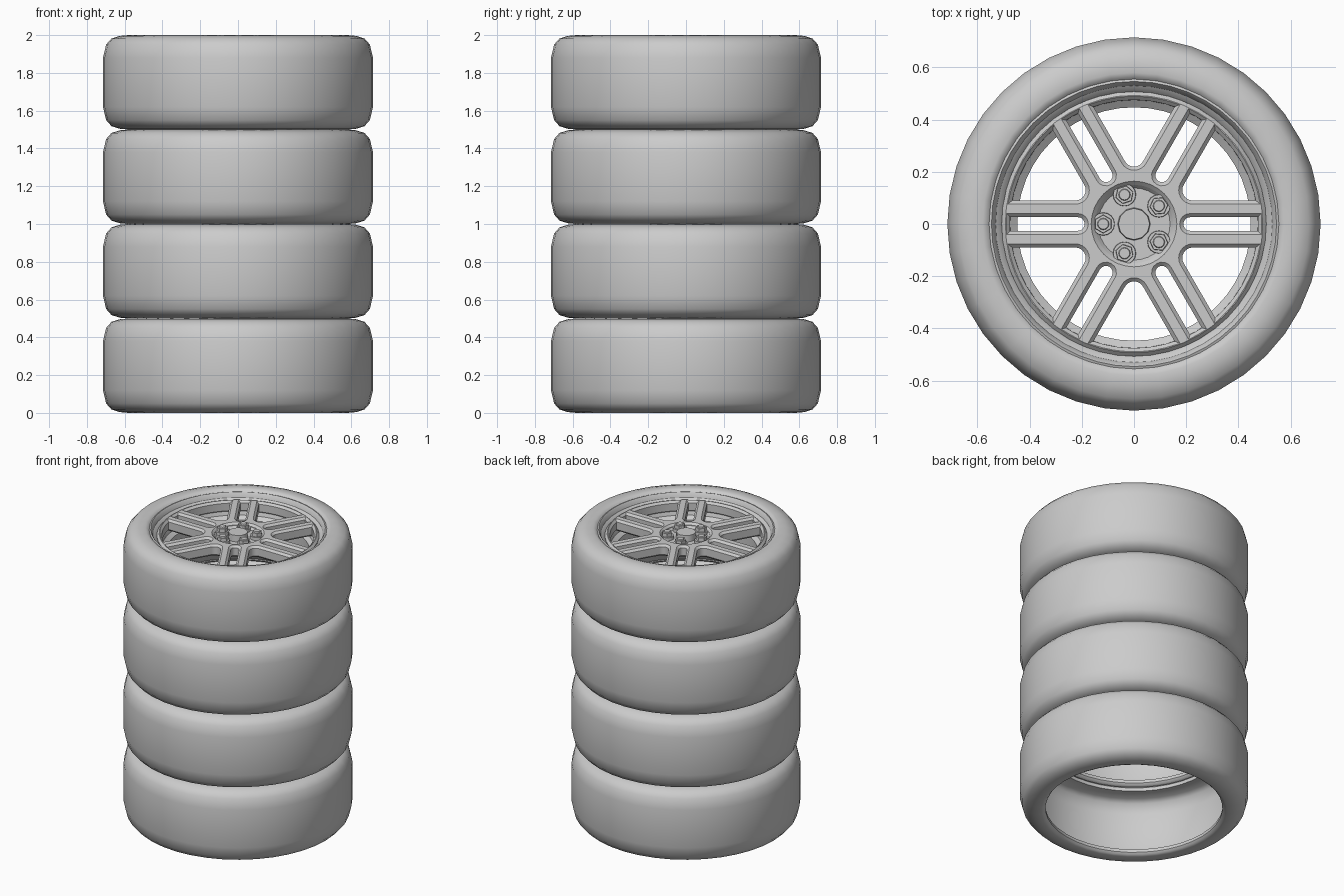
import bpy, bmesh
from math import pi, sin, cos, asin, radians

cube = bpy.data.objects.get("Cube")
if cube:
    bpy.data.objects.remove(cube, do_unlink=True)

GREY = (0.6, 0.6, 0.6, 1)
grey = bpy.data.materials.new("plain_grey")
grey.use_nodes = True
grey.diffuse_color = GREY
grey.node_tree.nodes["Principled BSDF"].inputs["Base Color"].default_value = GREY


def smooth(obj, angle=32):
    bpy.ops.object.select_all(action='DESELECT')
    obj.select_set(True)
    bpy.context.view_layer.objects.active = obj
    bpy.ops.object.shade_smooth_by_angle(angle=radians(angle))


def add_object(name, data, location):
    obj = bpy.data.objects.new(name, data)
    bpy.context.collection.objects.link(obj)
    obj.location = location
    data.materials.append(grey)
    return obj


def lathe(name, profile, z, sides=40, angle=32):
    """Spin a closed (radius, height) outline around the z axis."""
    bm = bmesh.new()
    rings = [[bm.verts.new((r * cos(2 * pi * i / sides), r * sin(2 * pi * i / sides), h))
              for r, h in profile] for i in range(sides)]
    n = len(profile)
    for i in range(sides):
        a, b = rings[i], rings[(i + 1) % sides]
        for j in range(n):
            k = (j + 1) % n
            bm.faces.new((a[j], b[j], b[k], a[k]))
    bmesh.ops.recalc_face_normals(bm, faces=bm.faces)
    mesh = bpy.data.meshes.new(name)
    bm.to_mesh(mesh)
    bm.free()
    obj = add_object(name, mesh, (0, 0, z))
    smooth(obj, angle)
    return obj


def prism(name, sides, r_bottom, r_top, z_low, z_high, x=0, y=0):
    bm = bmesh.new()
    bmesh.ops.create_cone(bm, cap_ends=True, segments=sides, radius1=r_bottom,
                          radius2=r_top, depth=z_high - z_low)
    mesh = bpy.data.meshes.new(name)
    bm.to_mesh(mesh)
    bm.free()
    obj = add_object(name, mesh, (x, y, (z_low + z_high) / 2))
    smooth(obj)
    return obj


def arc(radius, start, end, steps, cx=0):
    return [(cx + radius * cos(start + (end - start) * i / steps),
             radius * sin(start + (end - start) * i / steps)) for i in range(steps + 1)]


# Four hollow tyres, each symmetric about its middle height
half = [(0.69, 0.12), (0.67, 0.185), (0.64, 0.205), (0.555, 0.21), (0.553, 0.232),
        (0.563, 0.243), (0.58, 0.25), (0.625, 0.246), (0.67, 0.232), (0.698, 0.2),
        (0.715, 0.13)]
tyre_profile = half + [(r, -h) for r, h in reversed(half)]
for level in range(4):
    lathe(f"tyre_{level + 1}", tyre_profile, 0.25 + 0.5 * level, angle=40)

# Rim of the top wheel: lip, sloped wall, ledge and barrel
rim_profile = [(0.556, 0.45), (0.556, 0.484), (0.546, 0.488), (0.538, 0.478),
               (0.53, 0.455), (0.508, 0.44), (0.488, 0.4), (0.475, 0.36),
               (0.447, 0.34), (0.447, 0.14), (0.52, 0.06), (0.545, 0.03),
               (0.555, 0.05), (0.53, 0.08), (0.46, 0.15), (0.46, 0.33), (0.5, 0.37),
               (0.53, 0.43)]
lathe("rim_barrel", rim_profile, 1.5, sides=48)

# Spoke plate: a disc outline with a slot in each spoke pair and windows between pairs
BEVEL, OUTER, EDGE, SLOT = 0.014, 0.475, 0.09, 0.026
window_half = pi / 6 - asin(EDGE / OUTER)
slot_half = asin(SLOT / OUTER)
window = arc(OUTER, -window_half, window_half, 8) + arc(0.04, 2 * pi / 3, 4 * pi / 3, 8, cx=0.26)
slot = arc(OUTER, -slot_half, slot_half, 2) + arc(SLOT, pi / 2, 3 * pi / 2, 8, cx=0.215)

curve = bpy.data.curves.new("spokes", 'CURVE')
curve.dimensions = '2D'
curve.fill_mode = 'BOTH'
curve.extrude = 0.026
curve.bevel_depth = BEVEL
curve.bevel_resolution = 0
curve.offset = -BEVEL


def outline(points, angle=0):
    spline = curve.splines.new('POLY')
    spline.points.add(len(points) - 1)
    c, s = cos(angle), sin(angle)
    for p, (x, y) in zip(spline.points, points):
        p.co = (x * c - y * s, x * s + y * c, 0, 1)
    spline.use_cyclic_u = True


outline(arc(0.507, 0, 2 * pi, 48)[:-1])
outline(arc(0.15, 0, 2 * pi, 32)[:-1])
for i in range(6):
    outline(slot, i * pi / 3)
    outline(window, i * pi / 3 + pi / 6)
spokes = add_object("spokes", curve, (0, 0, 1.918))
bpy.ops.object.select_all(action='DESELECT')
spokes.select_set(True)
bpy.context.view_layer.objects.active = spokes
bpy.ops.object.convert(target='MESH')
smooth(bpy.context.view_layer.objects.active, 30)

# Dished hub with centre cap and five wheel nuts
lathe("hub_dish", [(0.172, 0.456), (0.16, 0.453), (0.138, 0.425), (0.02, 0.425),
                   (0.02, 0.37), (0.15, 0.37), (0.172, 0.39)], 1.5, sides=32)
prism("centre_cap", 12, 0.066, 0.06, 1.88, 1.968)
for i in range(5):
    a = pi + i * 2 * pi / 5
    x, y = 0.118 * cos(a), 0.118 * sin(a)
    prism(f"nut_boss_{i + 1}", 16, 0.046, 0.043, 1.9, 1.945, x, y)
    nut = prism(f"wheel_nut_{i + 1}", 6, 0.036, 0.034, 1.94, 1.968, x, y)
    nut.rotation_euler.z = a
    stud = prism(f"nut_tip_{i + 1}", 12, 0.024, 0.02, 1.965, 1.975, x, y)
